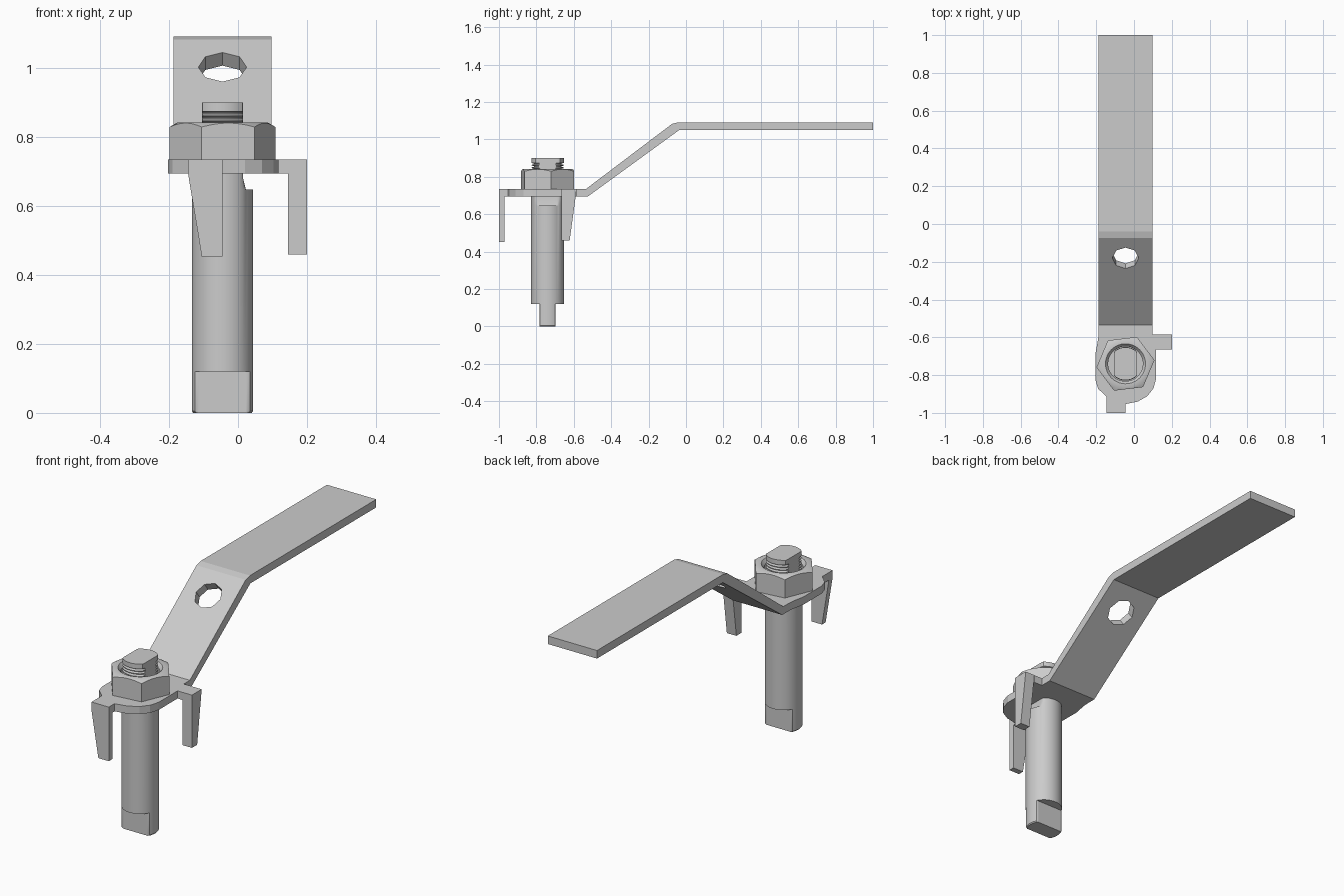
import bpy, bmesh, math
from mathutils import Matrix, Vector

if "Cube" in bpy.data.objects:
    bpy.data.objects.remove(bpy.data.objects["Cube"])

CX, CY = -0.045, -0.74      # stem axis
T0, T1 = 0.695, 0.735       # base plate underside / top
SEG = 48


def finish(name, bm, smooth=True):
    bmesh.ops.remove_doubles(bm, verts=bm.verts, dist=1e-5)
    bmesh.ops.recalc_face_normals(bm, faces=bm.faces)
    me = bpy.data.meshes.new(name)
    bm.to_mesh(me)
    bm.free()
    ob = bpy.data.objects.new(name, me)
    bpy.context.collection.objects.link(ob)
    if smooth:
        bpy.ops.object.select_all(action='DESELECT')
        ob.select_set(True)
        bpy.context.view_layer.objects.active = ob
        bpy.ops.object.shade_smooth_by_angle(angle=math.radians(30))
    return ob


def prism(name, pts, axis, lo, hi):
    """Extrude a 2D outline along the given axis from lo to hi."""
    def place(p, d):
        return {'x': (d, p[0], p[1]), 'y': (p[0], d, p[1]), 'z': (p[0], p[1], d)}[axis]
    bm = bmesh.new()
    f = bm.faces.new([bm.verts.new(place(p, lo)) for p in pts])
    ext = bmesh.ops.extrude_face_region(bm, geom=[f])
    step = Vector(place((0, 0), hi - lo))
    bmesh.ops.translate(bm, vec=step, verts=[v for v in ext['geom'] if isinstance(v, bmesh.types.BMVert)])
    return finish(name, bm, False)


def loft(name, rings, closed):
    """Skin a list of point rings; cap the ends, or join last to first."""
    bm = bmesh.new()
    loops = [[bm.verts.new(p) for p in r] for r in rings]
    pairs = list(zip(loops, loops[1:]))
    if closed:
        pairs.append((loops[-1], loops[0]))
    else:
        bm.faces.new(loops[0])
        bm.faces.new(loops[-1])
    for a, b in pairs:
        for i in range(SEG):
            j = (i + 1) % SEG
            bm.faces.new((a[i], a[j], b[j], b[i]))
    return finish(name, bm)


# Handle strap: bent flat bar with an octagonal hole in the slope
strap = prism("handle_strap", [
    (-0.58, T0), (-0.525, T0), (-0.037, 1.05), (1.0, 1.05),
    (1.0, 1.092), (-0.04, 1.092), (-0.075, 1.083), (-0.535, T1), (-0.58, T1)],
    'x', -0.187, 0.097)
bm = bmesh.new()
bmesh.ops.create_cone(bm, cap_ends=True, segments=8, radius1=0.07, radius2=0.07, depth=0.2,
                      matrix=Matrix.Translation((CX, -0.165, 0.983)) @ Matrix.Rotation(math.radians(37), 4, 'X'))
cutter = finish("hole_cutter", bm, False)
cutter.hide_render = True
mod = strap.modifiers.new("hang_hole", 'BOOLEAN')
mod.operation, mod.object, mod.solver = 'DIFFERENCE', cutter, 'EXACT'
bpy.context.view_layer.objects.active = strap
bpy.ops.object.modifier_apply(modifier=mod.name)
bpy.data.objects.remove(cutter)

# Base plate with two stop tabs
prism("base_plate", [
    (-0.187, -0.58), (-0.19, -0.61), (-0.203, -0.68), (-0.203, -0.83), (-0.19, -0.872),
    (-0.145, -0.915), (-0.145, -0.97), (-0.045, -0.97), (-0.045, -0.953), (0.02, -0.94),
    (0.07, -0.912), (0.103, -0.87), (0.117, -0.82), (0.117, -0.665), (0.145, -0.665),
    (0.145, -0.585), (0.097, -0.585), (0.097, -0.58)], 'z', T0, T1)

# Stop legs folded down from the tabs
prism("front_stop_leg", [(-0.145, T1), (-0.145, T0), (-0.105, 0.453), (-0.045, 0.453), (-0.045, T1)],
      'y', -1.0, -0.97)
prism("side_stop_leg", [(-0.665, T1), (-0.665, 0.46), (-0.622, 0.46), (-0.59, T0), (-0.585, T1)],
      'x', 0.145, 0.2)


# Stem: flat tang at the bottom, round shaft, threaded double-D top
def stem_ring(r, z, mx=1.0, my=1.0):
    out = []
    for i in range(SEG):
        a = 2 * math.pi * (i + 0.5) / SEG
        x, y = r * math.cos(a), r * math.sin(a)
        out.append((CX + max(-mx, min(mx, x)), CY + max(-my, min(my, y)), z))
    return out


R, FX, FY = 0.089, 0.06, 0.042
rings = [stem_ring(R - 0.004, 0, my=FY), stem_ring(R, 0.005, my=FY), stem_ring(R, 0.12, my=FY),
         stem_ring(R, 0.12), stem_ring(R, 0.648), stem_ring(R, 0.648, 0.068),
         stem_ring(R, 0.68, FX), stem_ring(R, 0.78, FX)]
for k in range(7):
    z = 0.784 + k * 0.014
    rings += [stem_ring(0.074, z, FX), stem_ring(0.074, z + 0.003, FX),
              stem_ring(R - 0.002, z + 0.007, FX), stem_ring(R - 0.002, z + 0.010, FX)]
rings.append(stem_ring(R - 0.002, 0.9, FX))
loft("stem", rings, False)


# Hex nut with chamfered corners and countersunk bore
def hex_r(i):
    a = 2 * math.pi * i / SEG
    return 0.134 / math.cos((a % (math.pi / 3)) - math.pi / 6)


def nut_ring(radius, z):
    out = []
    for i in range(SEG):
        a = 2 * math.pi * i / SEG + math.radians(7)
        r = radius(i) if callable(radius) else radius
        h = z(i) if callable(z) else z
        out.append((CX + r * math.cos(a), CY + r * math.sin(a), h))
    return out


loft("hex_nut", [
    nut_ring(0.092, T1), nut_ring(hex_r, T1),
    nut_ring(hex_r, lambda i: 0.843 - 0.55 * (hex_r(i) - 0.13)),
    nut_ring(0.13, 0.843), nut_ring(0.106, 0.843), nut_ring(0.092, 0.825)], True)
